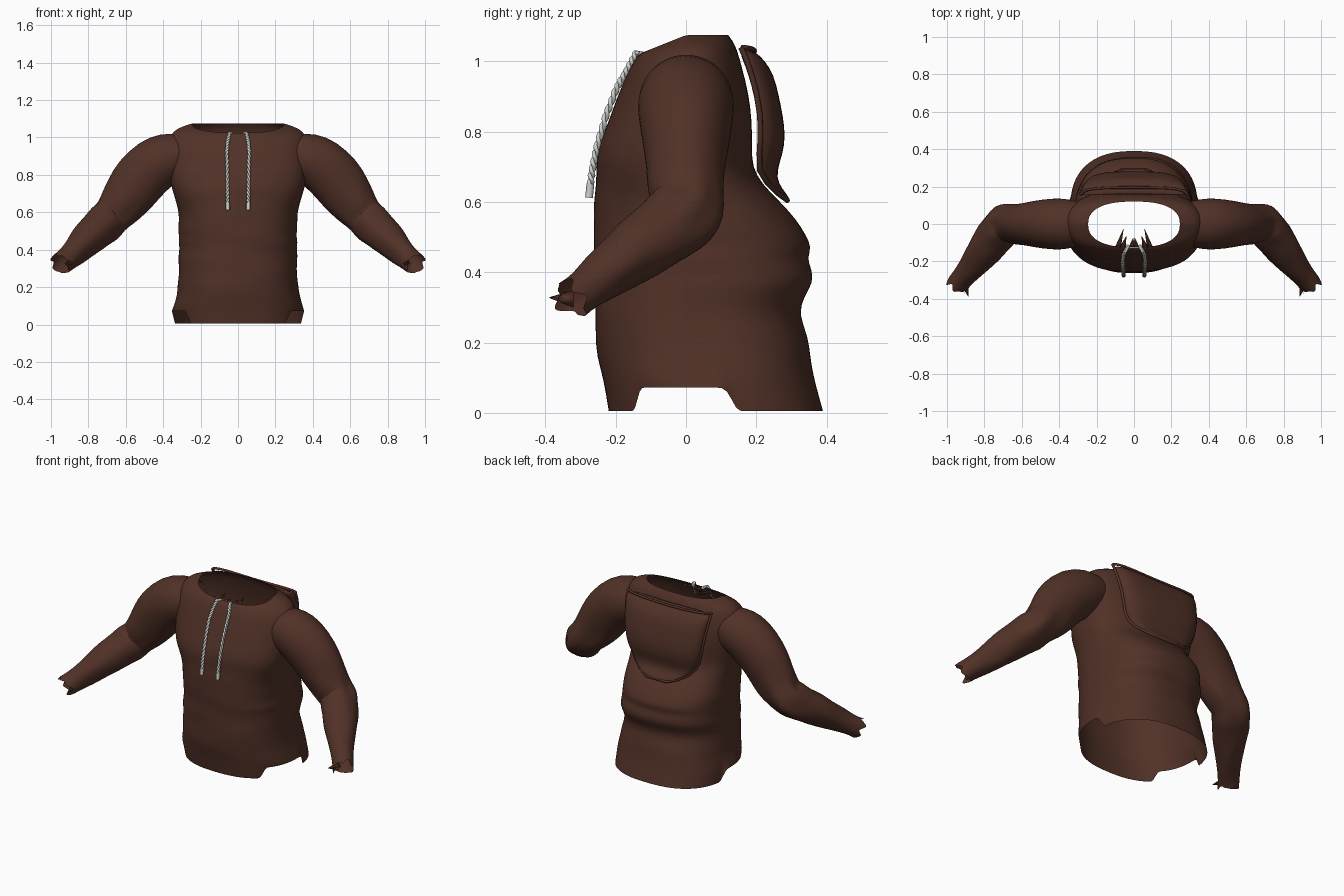
import bpy, bmesh, math
from mathutils import Vector, noise

cube = bpy.data.objects.get("Cube")
if cube:
    bpy.data.objects.remove(cube)


def material(name, rgb):
    m = bpy.data.materials.new(name)
    m.use_nodes = True
    m.diffuse_color = (*rgb, 1)
    bsdf = m.node_tree.nodes["Principled BSDF"]
    bsdf.inputs["Base Color"].default_value = (*rgb, 1)
    bsdf.inputs["Roughness"].default_value = 0.9
    return m


BROWN = material("brown cloth", (0.082, 0.031, 0.020))
PALE = material("pale cord", (0.60, 0.64, 0.60))


def loft(name, rings, mat, cap=False, subdiv=1):
    """Skin a list of closed rings."""
    n = len(rings[0])
    bm = bmesh.new()
    rows = [[bm.verts.new(p) for p in ring] for ring in rings]
    for a, b in zip(rows, rows[1:]):
        for i in range(n):
            j = (i + 1) % n
            bm.faces.new((a[i], a[j], b[j], b[i]))
    if cap:
        bm.faces.new(rows[0][::-1])
        bm.faces.new(rows[-1])
    bmesh.ops.recalc_face_normals(bm, faces=bm.faces)
    mesh = bpy.data.meshes.new(name)
    bm.to_mesh(mesh)
    bm.free()
    ob = bpy.data.objects.new(name, mesh)
    bpy.context.collection.objects.link(ob)
    mesh.materials.append(mat)
    mesh.polygons.foreach_set("use_smooth", [True] * len(mesh.polygons))
    if subdiv:
        mod = ob.modifiers.new("smooth", "SUBSURF")
        mod.levels = mod.render_levels = subdiv
    return ob


def tube(name, points, radius, mat):
    cu = bpy.data.curves.new(name, "CURVE")
    cu.dimensions = "3D"
    cu.bevel_depth = radius
    cu.bevel_resolution = 2
    cu.use_fill_caps = True
    sp = cu.splines.new("POLY")
    sp.points.add(len(points) - 1)
    for p, q in zip(sp.points, points):
        p.co = (*q, 1)
    cu.materials.append(mat)
    ob = bpy.data.objects.new(name, cu)
    bpy.context.collection.objects.link(ob)
    return ob


def power(v, e):
    return math.copysign(abs(v) ** e, v)


# Torso: height, half width, front y, back y, front drop
body = [
    (0.005, .34, -.22, .39, 0), (.07, .352, -.23, .385, 0), (.10, .345, -.235, .365, 0),
    (.16, .325, -.25, .358, 0), (.22, .32, -.255, .345, 0), (.28, .312, -.26, .318, 0),
    (.33, .318, -.258, .335, 0), (.37, .32, -.258, .362, 0), (.41, .312, -.26, .36, 0),
    (.44, .318, -.26, .345, 0), (.47, .312, -.262, .358, 0), (.51, .318, -.26, .338, 0),
    (.55, .316, -.258, .318, 0), (.60, .32, -.26, .27, 0), (.65, .33, -.258, .215, 0),
    (.70, .345, -.258, .192, 0), (.75, .36, -.252, .188, 0), (.83, .37, -.22, .188, 0),
    (.91, .375, -.195, .178, .01), (.98, .372, -.172, .16, .025),
    (1.035, .35, -.152, .145, .04), (1.06, .295, -.14, .132, .045), (1.075, .245, -.125, .12, .05)]
COLS = 96
rings = []
for k, (z, w, yf, yb, drop) in enumerate(body):
    if k == 1:
        continue
    ring = []
    mid = (yf + yb) / 2 if z < .9 else 0
    for i in range(COLS):
        a = math.tau * i / COLS
        c, s = power(math.cos(a), .82), power(math.sin(a), .82)
        x, y = w * c, mid + s * (yb - mid if s > 0 else mid - yf)
        zz = z - drop * max(0, -s)
        # Side vents raise the hem
        if k == 0 and -.14 < y < .12:
            zz, x = .072, x * 1.04
        fold = .011 * noise.noise((x * 2.5, y * 2.5, z * 11)) if .03 < z < .72 else 0
        ring.append((x * (1 + fold * 2), y + fold * s, zz))
    rings.append(ring)
loft("torso", rings, BROWN)

# Sleeves: centre, radius in elevation, radius in depth
sleeve = [
    ((.30, .0, .905), .115, .12), ((.37, .0, .89), .140, .137), ((.44, .0, .862), .148, .138),
    ((.53, .0, .775), .148, .124), ((.575, .0, .705), .140, .113), ((.625, .002, .635), .122, .106),
    ((.665, .003, .59), .108, .104), ((.69, -.003, .565), .104, .108), ((.715, -.03, .543), .108, .110),
    ((.75, -.075, .51), .100, .102), ((.79, -.13, .47), .092, .092), ((.83, -.185, .43), .082, .082),
    ((.875, -.24, .385), .072, .070), ((.915, -.29, .348), .060, .060), ((.945, -.325, .322), .062, .060)]
for side, label in ((1, "left"), (-1, "right")):
    cs = [Vector(s[0]) for s in sleeve]
    rings = []
    for k, (c, r1, r2) in enumerate(sleeve):
        t = (cs[min(k + 1, len(cs) - 1)] - cs[max(k - 1, 0)]).normalized()
        depth = Vector((0, 1, 0))
        depth = (depth - t * depth.dot(t)).normalized()
        up = depth.cross(t)
        ring = []
        for i in range(32):
            a = math.tau * i / 32
            p = cs[k] + up * (r1 * math.cos(a)) + depth * (r2 * math.sin(a))
            if k > 4:
                p += (p - cs[k]) * .16 * noise.noise(p * 13)
            if k == len(sleeve) - 1:      # ragged cuff
                p += t * .045 * noise.noise(p * 32)
            ring.append((p.x * side, p.y, p.z))
        rings.append(ring)
    loft(label + "_sleeve", rings, BROWN)
    # Torn point on the cuff
    tip, base = Vector((.885, -.392, .328)), Vector((.905, -.325, .325))
    fan = [[base + Vector((.022 * math.cos(a), .005, .025 * math.sin(a))) * f + (tip - base) * (1 - f)
            for a in (0, 1.57, 3.14, 4.71)] for f in (1, .05)]
    fan = [[(p.x * side, p.y, p.z) for p in ring] for ring in fan]
    loft(label + "_cuff_tear", fan, BROWN, True, 0)

# Folded hood: height, half width, inner y, outer y
hood = [
    (.605, .07, .282, .298), (.625, .13, .255, .285), (.655, .18, .225, .262), (.69, .215, .204, .258),
    (.74, .24, .203, .275), (.79, .252, .206, .283), (.85, .262, .204, .276), (.91, .27, .194, .264),
    (.97, .278, .178, .25), (1.01, .282, .164, .226), (1.04, .284, .150, .195)]
rings, edges = [], {1: [], -1: []}
for z, w, yi, yo in hood:
    us = [math.sin(math.pi / 2 * (i / 10 - 1)) for i in range(21)]
    sag = .012 * (z - .6)
    outer = [(w * u, yi + .008 + (yo - yi - .008) * math.sqrt(1 - u ** 4),
              z - sag * (1 - u * u) * 2) for u in us]
    inner = [(w * u, yi, z - sag * (1 - u * u) * 2) for u in us[::-1]]
    rings.append(outer + inner)
    for s in edges:
        edges[s].append((s * w, yi + .006, z))
loft("hood", rings, BROWN, True)
tube("hood_hem", edges[-1][::-1] + edges[1], .008, BROWN)
tube("hood_opening_hem", [rings[-1][i] for i in range(21)], .007, BROWN)

# Twisted drawstrings with end tips
path = [Vector(p) for p in (
    (.032, -.115, 1.02), (.045, -.142, 1.025), (.056, -.168, .975), (.06, -.197, .925),
    (.058, -.228, .845), (.057, -.254, .755), (.056, -.268, .685), (.055, -.275, .62))]
for side, label in ((1, "left"), (-1, "right")):
    for strand in range(2):
        pts = []
        for k in range((len(path) - 1) * 14 + 1):
            i = min(k // 14, len(path) - 2)
            p = path[i].lerp(path[i + 1], k / 14 - i)
            a = k * .75 + strand * math.pi
            pts.append((side * (p.x + .005 * math.cos(a)), p.y + .005 * math.sin(a), p.z))
        tube(f"{label}_drawstring_{strand + 1}", pts, .006, PALE)
    tube(label + "_drawstring_tip", [(side * .055, -.272, .652), (side * .055, -.276, .612)], .011, PALE)

# Torn collar points inside the neckline
for i, (x, lean, reach) in enumerate(((-.085, .03, .10), (-.06, .02, .06), (-.012, .008, .05),
                                      (.012, -.008, .05), (.06, -.02, .06), (.085, -.03, .10))):
    root, tip = Vector((x, -.122, 1.01)), Vector((x + lean, -.122 + reach, 1.02))
    rings = [[root.lerp(tip, f) + Vector((.016 * math.cos(a), 0, .014 * math.sin(a))) * (1 - f)
              for a in (0, 1.57, 3.14, 4.71)] for f in (0, .95)]
    loft(f"collar_tear_{i + 1}", rings, BROWN, True, 0)
